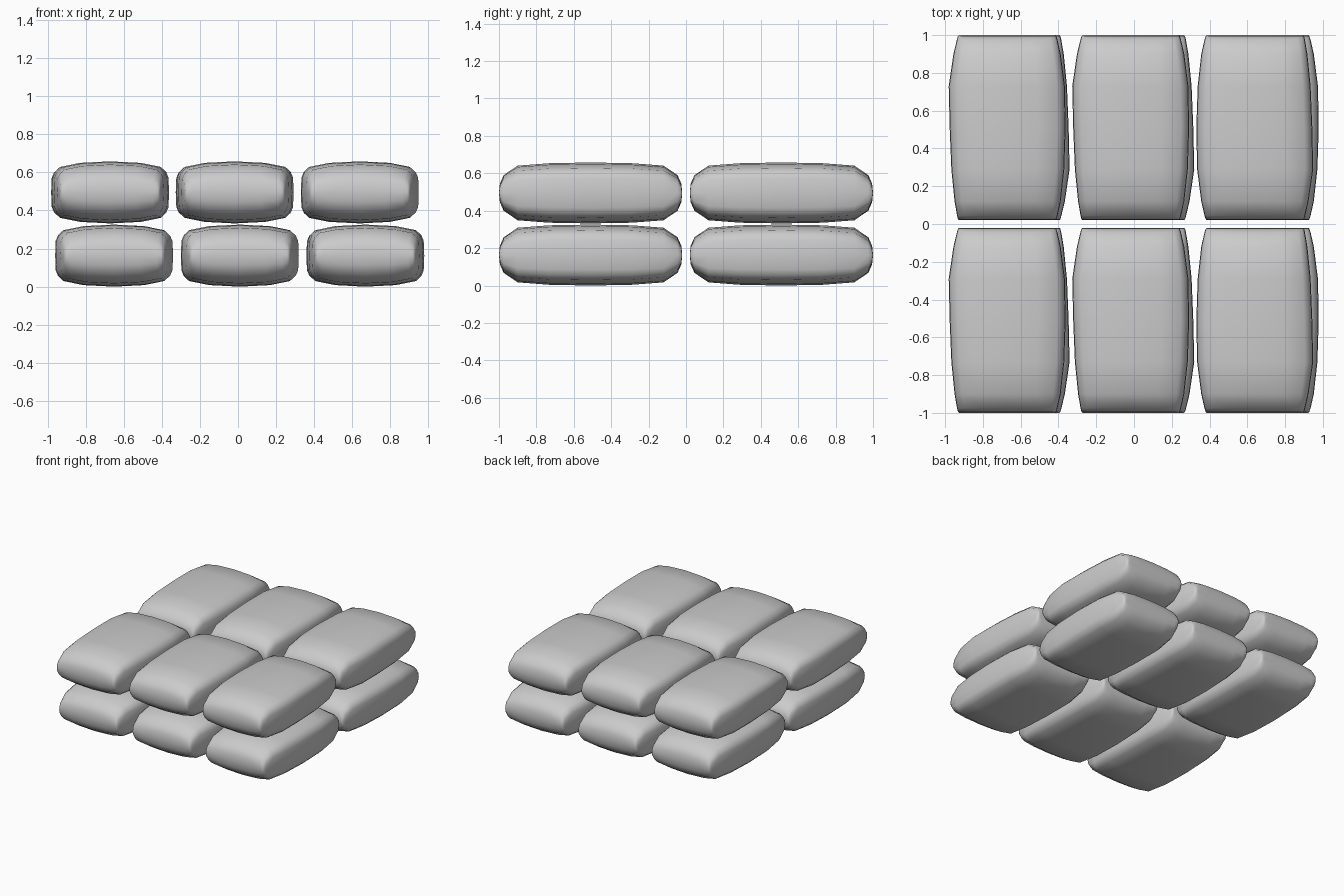
import bpy, bmesh, math

if "Cube" in bpy.data.objects:
    bpy.data.objects.remove(bpy.data.objects["Cube"])

# Stations along the bag: y offset, half height, left half width, right half width
STATIONS = [
    (-0.49, 0.000, 0.255, 0.255), (-0.485, 0.050, 0.260, 0.260),
    (-0.465, 0.095, 0.265, 0.267), (-0.39, 0.146, 0.278, 0.284),
    (-0.22, 0.159, 0.295, 0.303), (0.0, 0.163, 0.304, 0.310),
    (0.22, 0.159, 0.309, 0.306), (0.39, 0.146, 0.284, 0.284),
    (0.465, 0.095, 0.266, 0.267), (0.485, 0.050, 0.260, 0.260),
    (0.49, 0.000, 0.255, 0.255),
]
# Upper right quarter of the cross-section, as fractions of half width and half height
QUARTER = [(1.0, 0.0), (0.99, 0.48), (0.95, 0.66), (0.86, 0.82), (0.52, 0.95), (0.0, 1.0)]
SECTION = (QUARTER + [(-x, z) for x, z in QUARTER[-2::-1]]
           + [(-x, -z) for x, z in QUARTER[1:]]
           + [(x, -z) for x, z in QUARTER[-2:0:-1]])


def sandbag_mesh():
    bm = bmesh.new()
    rings = []
    for y, h, left, right in STATIONS:
        rings.append([bm.verts.new((x * (right if x > 0 else left), y, z * h))
                      for x, z in SECTION])
    n = len(SECTION)
    for a, b in zip(rings, rings[1:]):
        for i in range(n):
            j = (i + 1) % n
            bm.faces.new((a[i], a[j], b[j], b[i]))
    # The flattened end rings close into a seam
    bmesh.ops.remove_doubles(bm, verts=bm.verts, dist=0.0005)
    bmesh.ops.recalc_face_normals(bm, faces=bm.faces)
    for f in bm.faces:
        f.smooth = True
    mesh = bpy.data.meshes.new("sandbag")
    bm.to_mesh(mesh)
    bm.free()
    return mesh


# Two layers of two rows of three bags, the layers slightly shifted
mesh = sandbag_mesh()
LAYERS = [("lower", 0.163, (-0.65, 0.01, 0.668), math.pi),
          ("upper", 0.495, (-0.672, -0.018, 0.64), 0.0)]
for layer, z, columns, turn in LAYERS:
    for row, y in (("front", -0.51), ("back", 0.51)):
        for i, x in enumerate(columns):
            bag = bpy.data.objects.new(f"{layer}_{row}_sandbag_{i + 1}", mesh)
            bag.location = (x, y, z)
            bag.rotation_euler.z = turn + (math.pi if i == 2 else 0)
            bpy.context.collection.objects.link(bag)
